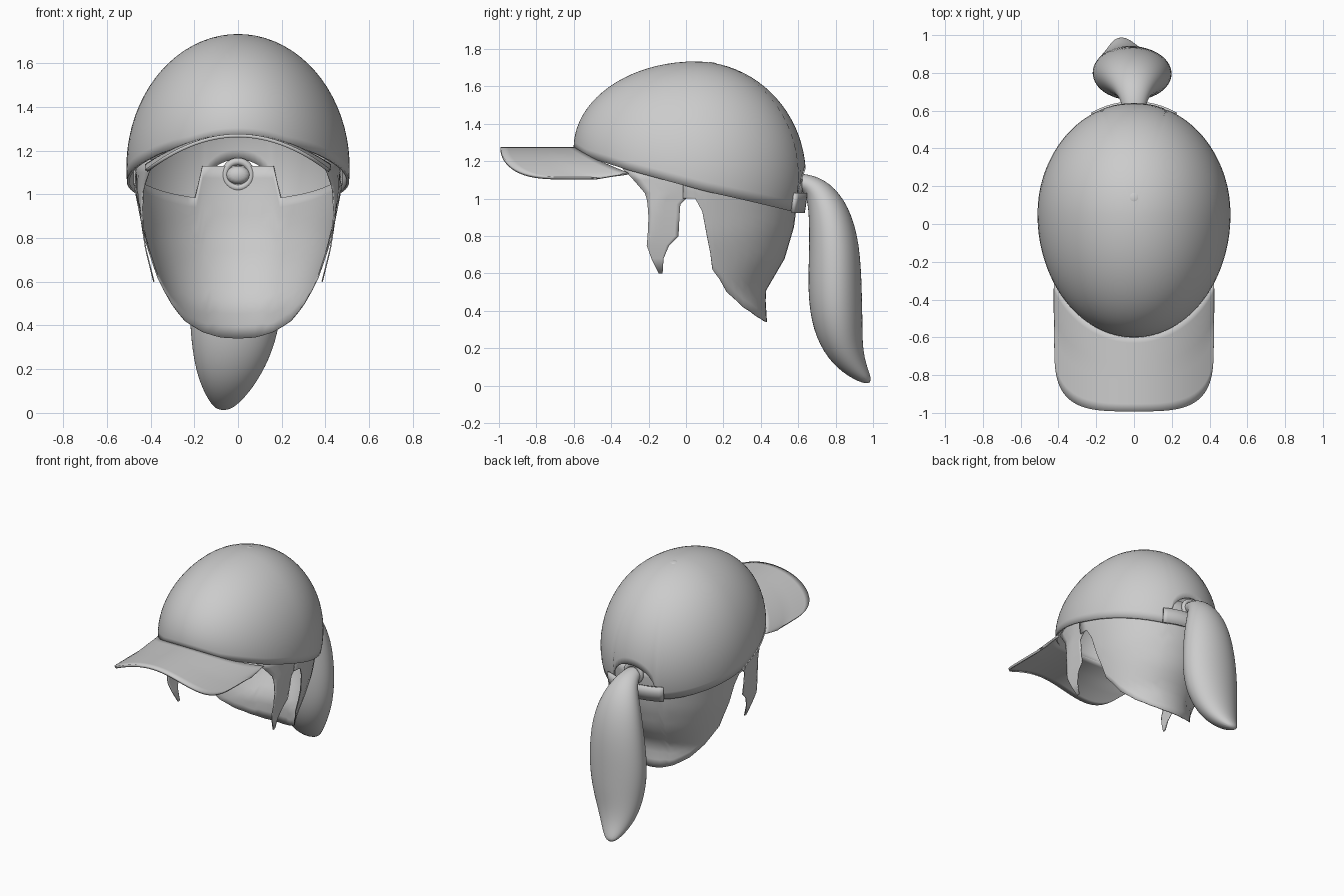
import bpy, bmesh
from math import sin, cos, pi, sqrt, acos, radians, degrees
from mathutils import Vector

if "Cube" in bpy.data.objects:
    bpy.data.objects.remove(bpy.data.objects["Cube"])


def lerp_table(table, t):
    """Piecewise-linear lookup in [(key, value), ...]."""
    if t <= table[0][0]:
        return table[0][1]
    for (a, va), (b, vb) in zip(table, table[1:]):
        if t <= b:
            return va + (vb - va) * (t - a) / (b - a)
    return table[-1][1]


def finish(ob, thick=0, subsurf=0, mirror=False, angle=50):
    bpy.ops.object.select_all(action='DESELECT')
    ob.select_set(True)
    bpy.context.view_layer.objects.active = ob
    bpy.ops.object.shade_smooth_by_angle(angle=radians(angle))
    if thick:
        m = ob.modifiers.new("Thickness", 'SOLIDIFY')
        m.thickness, m.offset = thick, 0
    if mirror:
        ob.modifiers.new("Mirror", 'MIRROR')
    if subsurf:
        m = ob.modifiers.new("Smooth", 'SUBSURF')
        m.levels = m.render_levels = subsurf
    return ob


def loft(name, rows, closed=False, caps=False, **opts):
    """Skin a grid of points; closed joins each row into a ring."""
    bm = bmesh.new()
    vs = [[bm.verts.new(p) for p in row] for row in rows]
    n = len(rows[0])
    for r0, r1 in zip(vs, vs[1:]):
        for i in range(n if closed else n - 1):
            j = (i + 1) % n
            bm.faces.new((r0[i], r0[j], r1[j], r1[i]))
    if caps:
        bm.faces.new(vs[0])
        bm.faces.new(vs[-1])
    bmesh.ops.remove_doubles(bm, verts=bm.verts, dist=0.0005)
    bmesh.ops.recalc_face_normals(bm, faces=bm.faces)
    me = bpy.data.meshes.new(name)
    bm.to_mesh(me)
    bm.free()
    ob = bpy.data.objects.new(name, me)
    bpy.context.collection.objects.link(ob)
    return finish(ob, **opts)


# Cap outline seen from above (a = 0 at the back), and its rim height
CY, HALF_W, BACK, FRONT, TOP = 0.05, 0.505, 0.585, 0.645, 1.727
RIM = [(-0.6, 1.27), (-0.53, 1.225), (-0.3, 1.15), (0.1, 1.04), (0.6, 0.93)]


def outline(a):
    return HALF_W * sin(a), (BACK if cos(a) > 0 else FRONT) * cos(a)


def front_half_width(y):
    return HALF_W * sqrt(max(0, 1 - ((y - CY) / FRONT) ** 2))


# Cap crown, with an arched opening at the back
N, RINGS = 120, 20
crown = [[] for _ in range(RINGS + 1)]
for i in range(N):
    a = 2 * pi * i / N
    x, y = outline(a)
    rim = lerp_table(RIM, CY + y)
    if y > 0 and abs(x) < 0.17:
        rim = 1.0 + 0.16 * sqrt(1 - (x / 0.17) ** 2)
    equator = 1.12 + 0.15 * max(0, -cos(a)) ** 2
    end = acos(max(-1, (rim - equator) / (TOP - equator)))
    for k in range(RINGS + 1):
        t = end * k / RINGS
        crown[k].append((x * sin(t), CY + y * sin(t),
                         equator + (TOP - equator) * cos(t)))
loft("cap_crown", crown, closed=True, thick=0.012)

# Adjusting strap below the opening
strap = []
for z, s in ((1.03, 1.01), (0.98, 1.0), (0.925, 0.985)):
    row = []
    for i in range(17):
        x, y = outline(radians(-26 + 52 * i / 16))
        row.append((x * s, CY + y * s, z))
    strap.append(row)
loft("back_strap", strap, thick=0.018)

# Curved brim
brim = []
for i in range(41):
    u = -1 + 2 * i / 40
    x = 0.418 * sin(u * pi / 2)
    f = abs(x) / 0.418
    outer = -0.6 - 0.392 * max(0, 1 - f ** 3.6) ** (1 / 3.6)
    inner = CY - FRONT * sqrt(1 - (x / HALF_W) ** 2) + 0.005
    brim.append([(x, inner + (outer - inner) * k / 10,
                  1.268 - (0.135 + 0.025 * min(1, k / 5)) * f * f)
                 for k in range(11)])
loft("brim", brim, thick=0.016)

# Crown button
bpy.ops.mesh.primitive_uv_sphere_add(segments=24, ring_count=12, radius=0.035,
                                     location=(0, 0.14, 1.713), rotation=(-0.15, 0, 0))
button = bpy.context.object
button.name = "crown_button"
button.scale.z = 0.45
finish(button)

# Hair hanging at the back of the head
WIDTH = [(0.34, 0.32), (0.5, 0.34), (0.62, 0.375), (0.8, 0.43), (1.05, 0.475)]
DEPTH = [(0.34, 0.38), (0.5, 0.37), (0.68, 0.475), (0.85, 0.525), (1.05, 0.55)]
BOTTOM = [(0, 0.34), (15, 0.345), (30, 0.37), (47, 0.42), (63, 0.5), (78, 0.62),
          (83, 0.8), (86, 0.93), (90, 1.0), (97, 1.0)]
half = [0, 7, 14, 20, 25, 30, 38, 47, 55, 63, 71, 78, 80.5, 83, 86, 90, 97]
back_hair = []
for d in [-v for v in half[:0:-1]] + half:
    a = radians(d)
    low = lerp_table(BOTTOM, abs(d))
    top = 1.13 if abs(d) < 24 else lerp_table(RIM, CY + BACK * cos(a)) + 0.05
    col = []
    for k in range(15):
        z = low + (top - low) * k / 14
        col.append((lerp_table(WIDTH, z) * sin(a),
                    CY + lerp_table(DEPTH, z) * cos(a), z))
    back_hair.append(col)
loft("back_hair", back_hair, thick=0.006)

# Side locks in front of the ears: z, front y, back y, x
LOCK = [(1.16, -0.34, 0.1, 0.47), (1.1, -0.28, 0.09, 0.465), (1.03, -0.22, 0.07, 0.46),
        (1.0, -0.21, 0.0, 0.455), (0.97, -0.205, -0.03, 0.452), (0.9, -0.2, -0.035, 0.445),
        (0.8, -0.205, -0.04, 0.43), (0.75, -0.21, -0.09, 0.422),
        (0.68, -0.185, -0.12, 0.405), (0.6, -0.145, -0.125, 0.385)]
lock = []
for z, y0, y1, x in LOCK:
    ys = [y0 + (y1 - y0) * k / 8 for k in range(9)]
    lock.append([(min(x, 0.94 * front_half_width(y)), y, z) for y in ys])
loft("side_lock", lock, thick=0.006, mirror=True)

# Ponytail: y, z, x, half width, half depth
TAIL = [(0.56, 1.09, 0, 0.055, 0.045), (0.64, 1.09, 0, 0.065, 0.048),
        (0.71, 1.04, 0, 0.1, 0.08), (0.765, 0.93, 0, 0.155, 0.115),
        (0.795, 0.75, 0, 0.2, 0.14), (0.795, 0.5, -0.01, 0.222, 0.15),
        (0.81, 0.32, -0.02, 0.2, 0.14), (0.85, 0.18, -0.04, 0.155, 0.105),
        (0.915, 0.08, -0.055, 0.095, 0.06), (0.985, 0.015, -0.068, 0.035, 0.018)]
path = [Vector((x, y, z)) for y, z, x, _, _ in TAIL]
tail = []
for i, (p, row) in enumerate(zip(path, TAIL)):
    t = path[min(i + 1, len(path) - 1)] - path[max(i - 1, 0)]
    normal = Vector((0, -t.z, t.y)).normalized()
    tail.append([p + Vector((row[3] * cos(2 * pi * k / 14), 0, 0))
                 + normal * row[4] * sin(2 * pi * k / 14) for k in range(14)])
loft("ponytail", tail, closed=True, caps=True, subsurf=2, angle=180)

# Hair tie
bpy.ops.mesh.primitive_torus_add(major_radius=0.06, minor_radius=0.017, major_segments=32,
                                 minor_segments=12, location=(0, 0.605, 1.09),
                                 rotation=(pi / 2, 0, 0))
bpy.context.object.name = "hair_tie"
finish(bpy.context.object)
